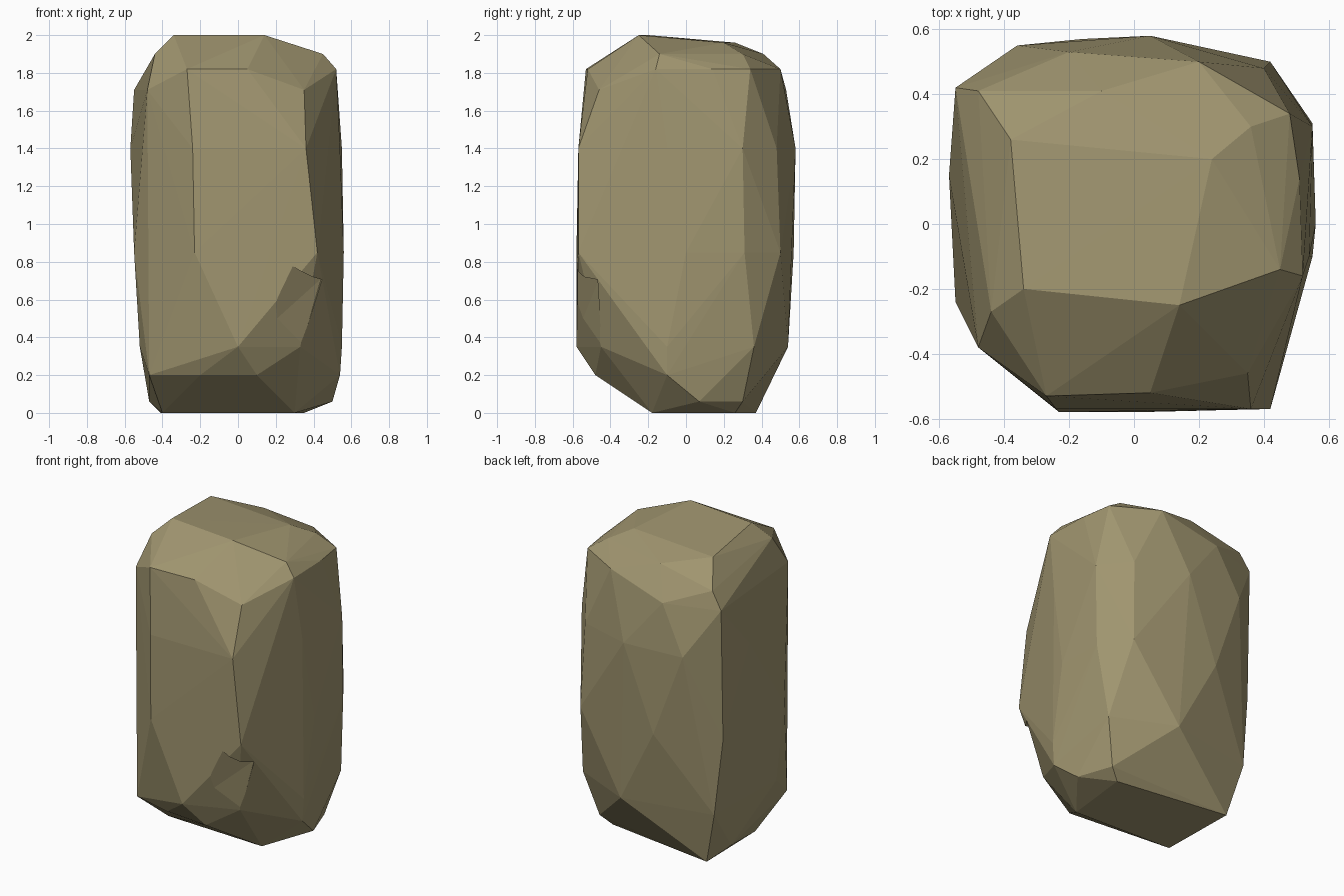
import bpy
import bmesh

# Remove the default object
default_cube = bpy.data.objects.get("Cube")
if default_cube:
    bpy.data.objects.remove(default_cube, do_unlink=True)


def make_material(name, colour):
    material = bpy.data.materials.new(name)
    material.diffuse_color = colour
    material.use_nodes = True
    shader = material.node_tree.nodes["Principled BSDF"]
    shader.inputs["Base Color"].default_value = colour
    shader.inputs["Roughness"].default_value = 0.9
    return material


def hull_object(name, points, material):
    """Wrap a faceted convex skin around the given corner points."""
    mesh = bpy.data.meshes.new(name)
    bm = bmesh.new()
    for point in points:
        bm.verts.new(point)
    hull = bmesh.ops.convex_hull(bm, input=bm.verts[:])
    inside = {item for item in hull["geom_interior"] + hull["geom_unused"]
              if isinstance(item, bmesh.types.BMVert)}
    bmesh.ops.delete(bm, geom=list(inside), context="VERTS")
    bmesh.ops.recalc_face_normals(bm, faces=bm.faces[:])
    bm.to_mesh(mesh)
    bm.free()
    mesh.materials.append(material)
    result = bpy.data.objects.new(name, mesh)
    bpy.context.scene.collection.objects.link(result)
    return result


def section(height, outline):
    """Place a flat outline at one height."""
    return [(x, y, height) for x, y in outline]


def chip_away(target, cutter):
    """Cut a broken corner out of the target, then drop the cutter."""
    cutter.hide_render = True
    modifier = target.modifiers.new("chip", "BOOLEAN")
    modifier.operation = "DIFFERENCE"
    modifier.solver = "EXACT"
    modifier.object = cutter
    bpy.context.view_layer.objects.active = target
    bpy.ops.object.modifier_apply(modifier=modifier.name)
    bpy.data.objects.remove(cutter, do_unlink=True)


stone = make_material("olive stone", (0.35, 0.30, 0.16, 1.0))

# Sloping crown and the ridge around it
crown = section(2, [(-.34, -.2), (.14, -.25)])
crown += section(1.96, [(-.38, .26), (.24, .2)])
crown += section(1.9, [(-.44, -.27), (.45, -.14), (.36, .3), (-.1, .41)])
shoulder = section(1.82, [(-.27, -.53), (.05, -.52), (.52, -.16), (.51, .14),
                          (.48, .34), (.2, .5), (-.48, .41)])
shoulder += section(1.71, [(.35, -.46), (-.48, -.38), (-.55, .42), (-.2, .53)])

# Upright sides, squarer at the front right corner
upper_body = section(1.4, [(-.24, -.57), (.36, -.57), (.54, -.1), (.55, .3),
                           (.4, .48), (.05, .58), (-.36, .55), (-.57, .15)])
lower_body = section(.85, [(-.23, -.58), (.42, -.57), (.56, 0), (.55, .31),
                           (.42, .5), (-.16, .57), (-.55, .4), (-.55, -.24)])

# Undercut foot
foot = section(.35, [(0, -.58), (.33, -.45), (.55, -.1), (.5, .36),
                     (.1, .54), (-.5, .42), (-.52, -.2)])
foot += section(.2, [(-.47, -.38), (.1, -.48), (-.2, -.45), (.54, -.1)])
foot += section(.06, [(.5, .07), (.42, .3), (-.47, .2)])
foot += section(0, [(-.41, .37), (-.4, -.15), (.3, -.18), (.35, .26)])

boulder = hull_object(
    "boulder", crown + shoulder + upper_body + lower_body + foot, stone)

# Broken corner low on the front
chip = hull_object("chip_cutter", [
    (.28, -.58, .78), (.44, -.46, .71), (.33, -.45, .33),
    (.14, -.57, .44), (.6, -.75, .55)], stone)
chip_away(boulder, chip)

# Keep every facet flat
for face in boulder.data.polygons:
    face.use_smooth = False
